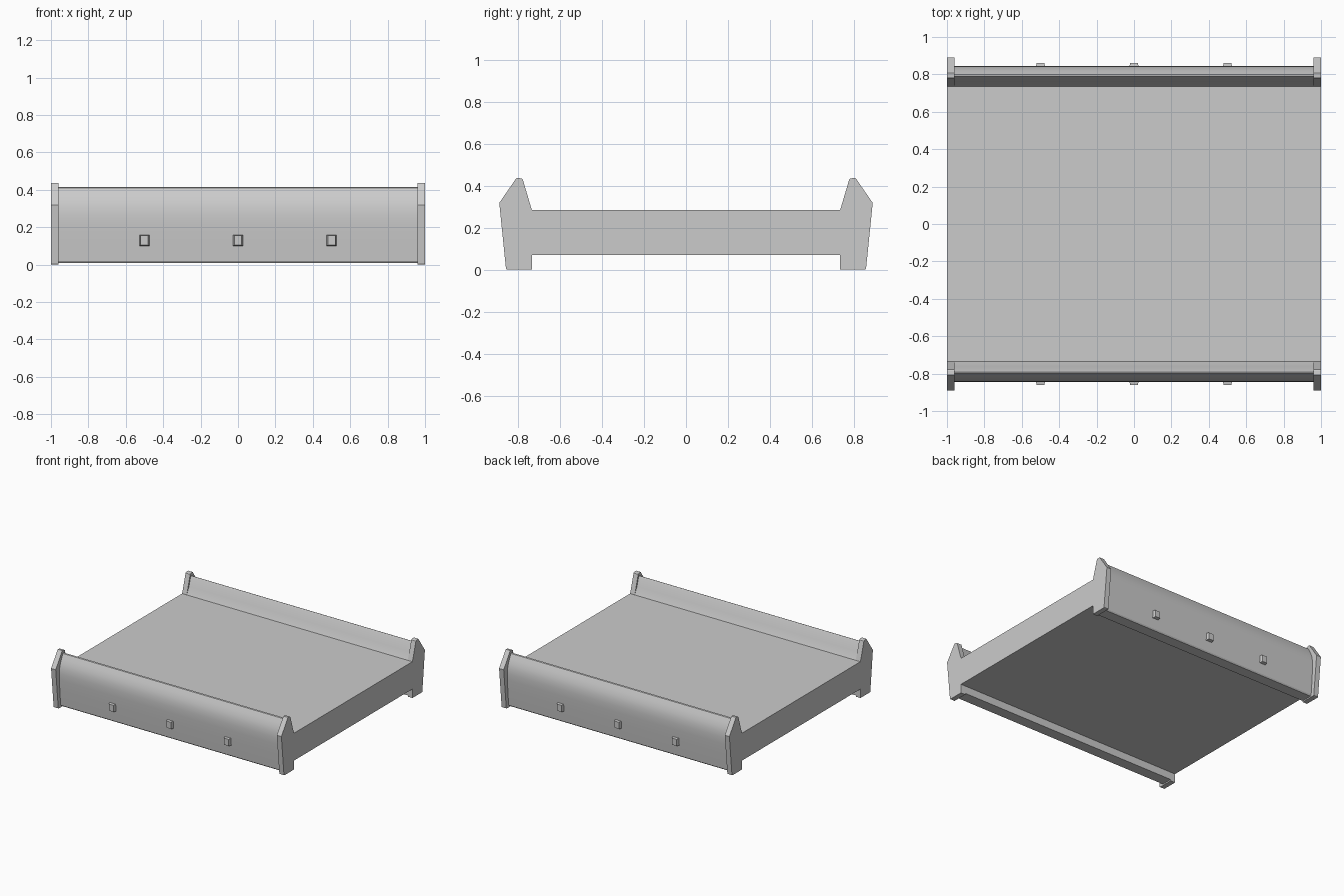
import bpy, bmesh, math

if "Cube" in bpy.data.objects:
    bpy.data.objects.remove(bpy.data.objects["Cube"])


def prism(name, profile, x0, x1, side=1, smooth=False):
    """Extrude a (y, z) profile along x; side=-1 mirrors it front to back."""
    bm = bmesh.new()
    a = [bm.verts.new((x0, y * side, z)) for y, z in profile]
    b = [bm.verts.new((x1, y * side, z)) for y, z in profile]
    bm.faces.new(a)
    bm.faces.new(b[::-1])
    n = len(a)
    for i in range(n):
        j = (i + 1) % n
        bm.faces.new((a[i], b[i], b[j], a[j]))
    bmesh.ops.recalc_face_normals(bm, faces=bm.faces)
    me = bpy.data.meshes.new(name)
    bm.to_mesh(me)
    bm.free()
    ob = bpy.data.objects.new(name, me)
    bpy.context.collection.objects.link(ob)
    if smooth:
        bpy.ops.object.select_all(action='DESELECT')
        ob.select_set(True)
        bpy.context.view_layer.objects.active = ob
        bpy.ops.object.shade_smooth_by_angle(angle=math.radians(25))
    return ob


def stud(name, x, side):
    """Small tapered block on the outside of a side wall."""
    bm = bmesh.new()
    bmesh.ops.create_cube(bm, size=1)
    for v in bm.verts:
        outer = v.co.y < 0
        s = 0.04 if outer else 0.06
        v.co = (x + v.co.x * s, (-0.86 if outer else -0.825) * side,
                0.13 + v.co.z * (0.052 if outer else 0.062))
    bmesh.ops.recalc_face_normals(bm, faces=bm.faces)
    me = bpy.data.meshes.new(name)
    bm.to_mesh(me)
    bm.free()
    bpy.context.collection.objects.link(bpy.data.objects.new(name, me))


# Deck slab
prism("deck", [(-0.736, 0.07), (0.736, 0.07), (0.736, 0.285), (-0.736, 0.285)], -1, 1)

# Side wall: inner slope, ridge, rounded outer shoulder
wall = [(-0.735, 0.01), (-0.735, 0.285), (-0.763, 0.34), (-0.783, 0.405), (-0.79, 0.415),
        (-0.799, 0.411), (-0.817, 0.378), (-0.832, 0.345), (-0.841, 0.31), (-0.845, 0.27),
        (-0.844, 0.22), (-0.838, 0.13), (-0.829, 0.02), (-0.822, 0.01)]
# End plate: taller outline capping each wall
plate = [(-0.735, 0.0), (-0.735, 0.285), (-0.778, 0.43), (-0.785, 0.435), (-0.808, 0.437),
         (-0.89, 0.318), (-0.858, 0.003), (-0.852, 0.0)]

for side, where in ((1, "front"), (-1, "back")):
    prism(where + "_wall", wall, -0.965, 0.965, side, True)
    for s, end in ((-1, "left"), (1, "right")):
        prism(f"{where}_{end}_end_plate", plate, 0.96 * s, s, side)
    for i in (-1, 0, 1):
        stud(f"{where}_stud_{i + 2}", i * 0.5, side)
